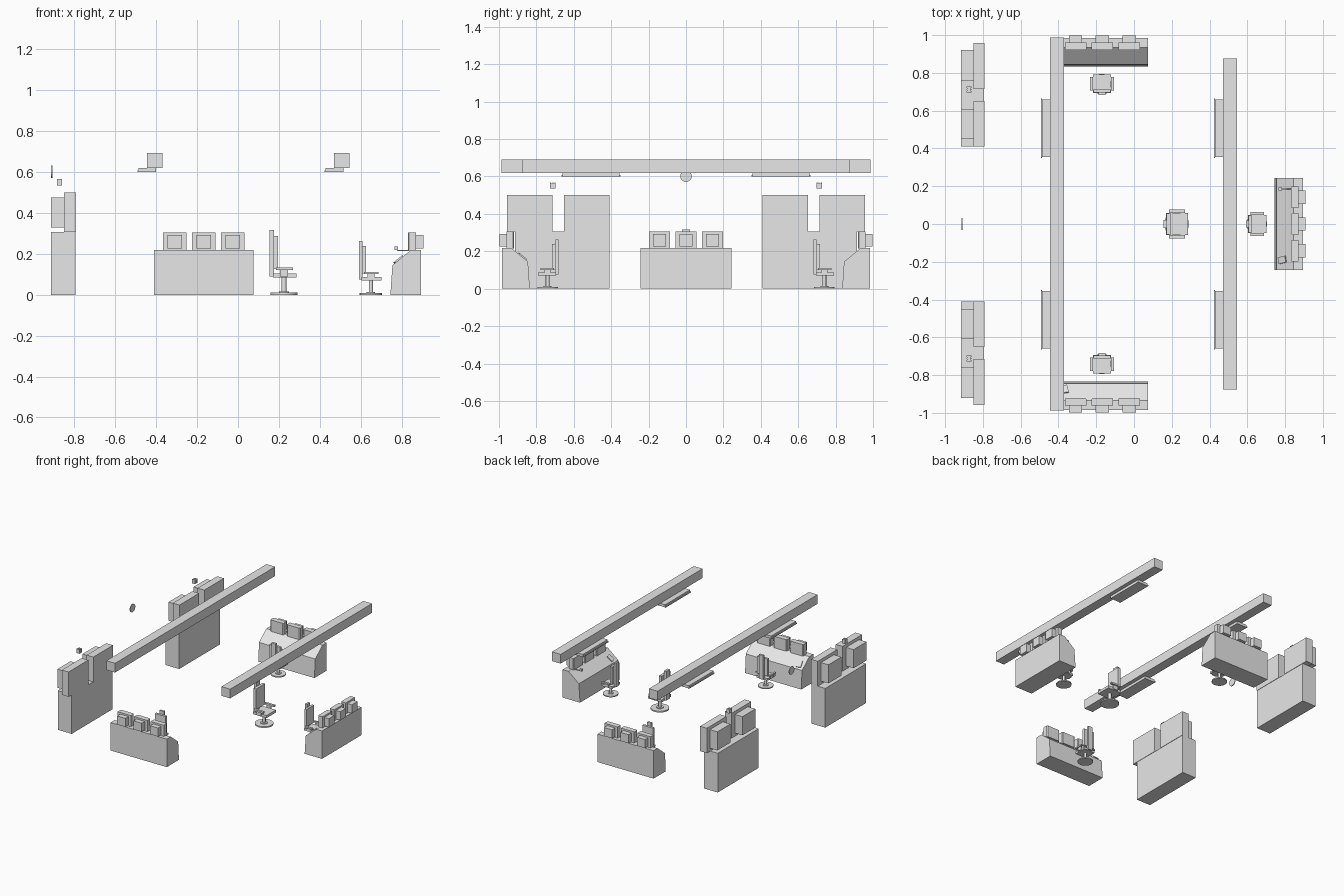
import bpy, bmesh, math
from mathutils import Matrix, Vector

cube = bpy.data.objects.get("Cube")
if cube:
    bpy.data.objects.remove(cube, do_unlink=True)

grey = bpy.data.materials.new("light_grey")
grey.use_nodes = True
grey.diffuse_color = (0.8, 0.8, 0.8, 1)
grey.node_tree.nodes["Principled BSDF"].inputs["Base Color"].default_value = (0.8, 0.8, 0.8, 1)
HERE = Matrix.Identity(4)


def finish(name, bm, place):
    bmesh.ops.recalc_face_normals(bm, faces=bm.faces)
    mesh = bpy.data.meshes.new(name)
    bm.to_mesh(mesh)
    bm.free()
    mesh.materials.append(grey)
    ob = bpy.data.objects.new(name, mesh)
    bpy.context.scene.collection.objects.link(ob)
    ob.matrix_world = place
    return ob


def box(name, x, y, z, place=HERE):
    """Box from its (low, high) range on each axis."""
    bm = bmesh.new()
    bmesh.ops.create_cube(bm, size=1)
    for v in bm.verts:
        v.co = Vector([(r[0] + r[1]) / 2 + c * (r[1] - r[0]) for r, c in zip((x, y, z), v.co)])
    return finish(name, bm, place)


def prism(name, points, low, high, axis, place=HERE):
    """Extrude a profile along x (points are y, z) or along z (points are x, y)."""
    bm = bmesh.new()
    put = (lambda p, t: (t, *p)) if axis == "x" else (lambda p, t: (*p, t))
    face = bm.faces.new([bm.verts.new(put(p, low)) for p in points])
    new = bmesh.ops.extrude_face_region(bm, geom=[face])["geom"]
    shift = Vector(put((0, 0), high - low))
    bmesh.ops.translate(bm, vec=shift, verts=[g for g in new if isinstance(g, bmesh.types.BMVert)])
    return finish(name, bm, place)


def disc(name, radius, low, high, place=HERE, sides=24):
    step = math.tau / sides
    ring = [(radius * math.cos(i * step), radius * math.sin(i * step)) for i in range(sides)]
    ob = prism(name, ring, low, high, "z", place)
    for p in ob.data.polygons:
        p.use_smooth = len(p.vertices) == 4
    for e in ob.data.edges:
        a, b = (ob.data.vertices[i].co for i in e.vertices)
        e.use_edge_sharp = abs(a.z - b.z) < 1e-6
    return ob


def at(x, y, turn=0, scale=1):
    return Matrix.Translation((x, y, 0)) @ Matrix.Rotation(math.radians(turn), 4, "Z") @ Matrix.Scale(scale, 4)


# Desk with a sloping console and three monitors; the operator looks along +y
def desk(label, place):
    profile = [(-0.075, 0), (-0.065, 0.145), (0.025, 0.218), (0.075, 0.218), (0.075, 0)]
    prism(label + "_desk", profile, -0.2425, 0.2425, "x", place)
    for n in (-1, 0, 1):
        c = n * 0.142
        plan = [(c - 0.057, 0.016), (c - 0.051, 0.01), (c + 0.051, 0.01),
                (c + 0.057, 0.016), (c + 0.057, 0.05), (c - 0.057, 0.05)]
        prism(label + "_monitor_frame", plan, 0.215, 0.305, "z", place)
        box(label + "_monitor_back", (c - 0.035, c + 0.035), (0.05, 0.088), (0.225, 0.292), place)


# Swivel chair facing +y
def chair(label, place):
    disc(label + "_chair_foot", 0.066, 0, 0.01, place)
    disc(label + "_chair_hub", 0.025, 0.01, 0.016, place)
    disc(label + "_chair_post", 0.012, 0.016, 0.086, place, 12)
    box(label + "_chair_seat", (-0.058, 0.058), (-0.055, 0.062), (0.085, 0.105), place)
    box(label + "_chair_spine", (-0.022, 0.022), (-0.07, -0.05), (0.09, 0.317), place)
    box(label + "_chair_backrest", (-0.055, 0.055), (-0.052, -0.03), (0.125, 0.287), place)
    for s in (-1, 1):
        box(label + "_chair_armrest", sorted((s * 0.058, s * 0.076)), (-0.04, 0.045), (0.121, 0.134), place)
        box(label + "_chair_arm_support", sorted((s * 0.056, s * 0.066)), (-0.02, 0.02), (0.09, 0.122), place)


# Small pad lying on a console slope, given as desk-local x
def pad(label, x, place):
    tilt = Matrix.Translation((x, -0.035, 0.172)) @ Matrix.Rotation(math.radians(39), 4, "X")
    box(label + "_pad", (-0.018, 0.018), (-0.025, 0.025), (-0.004, 0.005),
        place @ tilt @ Matrix.Rotation(0.2, 4, "Z"))


rear, front, side = at(-0.1675, 0.91), at(-0.1675, -0.91, 180), at(0.82, 0, -90)
desk("rear", rear)
desk("front", front)
desk("side", side)
pad("side", 0.19, side)
pad("front", 0.2, front)

# Desk microphone
box("microphone_arm", (-0.187, -0.183), (-0.042, 0.02), (0.215, 0.219), side)
box("microphone_head", (-0.193, -0.177), (-0.055, -0.037), (0.218, 0.235), side)

chair("main", at(0.225, 0, -90))
chair("side", at(0.65, 0, -90, 0.83))
chair("rear", at(-0.17, 0.74, 0, 0.83))
chair("front", at(-0.17, -0.74, 180, 0.83))

# Overhead beams with shallow light trays
for label, x, y in (("left", 0.47, 0.875), ("right", -0.445, 0.987)):
    box(label + "_beam", (x, x + 0.075), (-y, y), (0.62, 0.692))
    for s in (-1, 1):
        box(label + "_light_tray", (x - 0.042, x + 0.045), sorted((s * 0.355, s * 0.66)), (0.6, 0.621))
        box(label + "_tray_lip", (x - 0.047, x - 0.041), sorted((s * 0.35, s * 0.665)), (0.6, 0.608))

# Cabinets carrying two large monitors each, with a small sensor above
for label, s in (("rear", 1), ("front", -1)):
    box(label + "_cabinet", (-0.915, -0.795), sorted((s * 0.41, s * 0.915)), (0, 0.306))
    for low in (0.41, 0.715):
        box(label + "_wall_monitor", (-0.85, -0.792), sorted((s * low, s * (low + 0.242))), (0.306, 0.5))
    for low in (0.45, 0.76):
        box(label + "_wall_monitor_back", (-0.915, -0.849), sorted((s * low, s * (low + 0.16))), (0.33, 0.475))
    c = s * 0.712
    box(label + "_sensor_core", (-0.884, -0.866), (c - 0.014, c + 0.014), (0.537, 0.563))
    for n in (-1, 0, 1):
        box(label + "_sensor_fin", (-0.886, -0.86), (c + n * 0.012 - 0.003, c + n * 0.012 + 0.003), (0.535, 0.567))

# Wall clock facing +x
disc("wall_clock", 0.031, -0.003, 0.003,
     Matrix.Translation((-0.911, 0, 0.602)) @ Matrix.Rotation(math.pi / 2, 4, "Y"))
